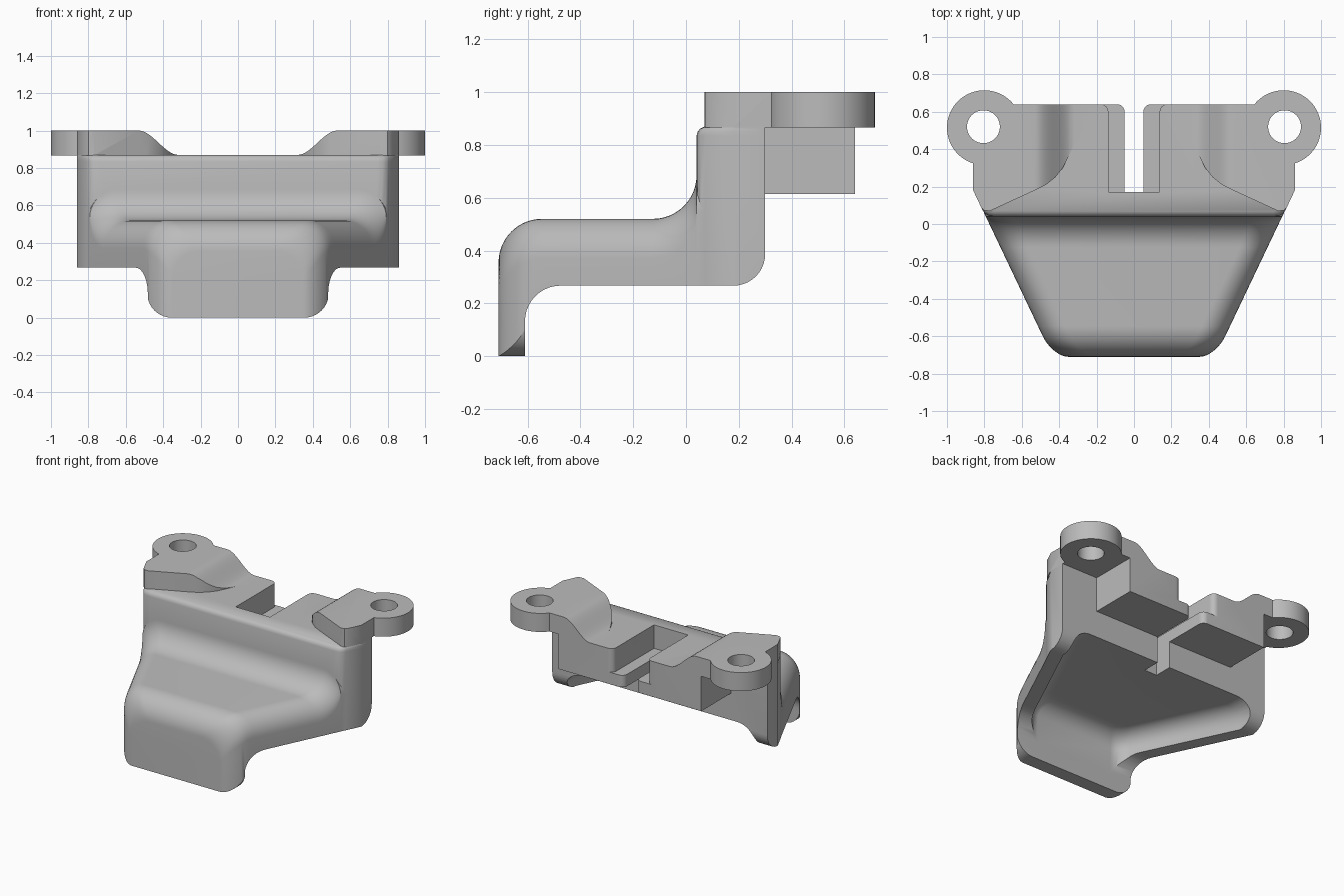
import bpy, bmesh
from math import sin, cos, pi, sqrt

cube = bpy.data.objects.get("Cube")
if cube:
    bpy.data.objects.remove(cube, do_unlink=True)

grey = bpy.data.materials.new("plain_grey")
grey.use_nodes = True
grey.diffuse_color = (0.5, 0.5, 0.5, 1)
grey.node_tree.nodes["Principled BSDF"].inputs["Base Color"].default_value = (0.5, 0.5, 0.5, 1)


def loft(name, rings):
    """Skin a list of equal-length rings and cap both ends."""
    bm = bmesh.new()
    rows = [[bm.verts.new(p) for p in ring] for ring in rings]
    n = len(rows[0])
    for a, b in zip(rows, rows[1:]):
        for i in range(n):
            bm.faces.new((a[i], a[(i + 1) % n], b[(i + 1) % n], b[i]))
    bm.faces.new(rows[0])
    bm.faces.new(rows[-1])
    bmesh.ops.recalc_face_normals(bm, faces=bm.faces)
    mesh = bpy.data.meshes.new(name)
    bm.to_mesh(mesh)
    bm.free()
    mesh.materials.append(grey)
    obj = bpy.data.objects.new(name, mesh)
    bpy.context.collection.objects.link(obj)
    return obj


def prism(name, points, axis, lo, hi):
    """Extrude a 2D outline along x, y or z."""
    place = {"x": lambda p, t: (t, p[0], p[1]),
             "y": lambda p, t: (p[0], t, p[1]),
             "z": lambda p, t: (p[0], p[1], t)}[axis]
    return loft(name, [[place(p, t) for p in points] for t in (lo, hi)])


def arc(cx, cy, r, a0, a1, n=10):
    """Points on an arc, angles in quarter turns."""
    return [(cx + r * cos(pi / 2 * (a0 + (a1 - a0) * i / n)),
             cy + r * sin(pi / 2 * (a0 + (a1 - a0) * i / n))) for i in range(n + 1)]


def mirrored(half):
    return half + [(-x, y) for x, y in reversed(half)]


def combine(target, tool, operation):
    mod = target.modifiers.new("combine", "BOOLEAN")
    mod.operation, mod.object, mod.solver = operation, tool, "EXACT"
    bpy.context.view_layer.objects.active = target
    bpy.ops.object.modifier_apply(modifier=mod.name)
    bpy.data.objects.remove(tool, do_unlink=True)


def side_x(y):
    """Half width of the tapered plan at depth y."""
    return 0.86 - 0.476 * max(0, 0.18 - y)


# Shelf: rounded-top sections lofted from the front lip to the wall
R, C = 0.165, 0.11
ys = [-0.71 + R * (1 - cos(pi / 2 * i / 14)) for i in range(15)]
ys += [-0.125 + R * sin(pi / 2 * i / 12) for i in range(13)] + [0.085]
rings = []
for y in ys:
    front = y + 0.71
    top, w = 0.52, side_x(y) - 0.001
    if front < R:
        top = 0.52 - R + sqrt(R * R - (R - front) ** 2)
    if front < C:
        w -= 0.085 * (1 - sqrt(1 - (1 - front / C) ** 2))
    if y > -0.125:
        t = min(1, (y + 0.125) / R)
        top += R * (1 - sqrt(max(0, 1 - t * t)))
    half = [(w, 0)] + arc(w - 0.15, top - 0.15, 0.15, 0, 1)
    rings.append([(x, y, z) for x, z in mirrored(half)])
bracket = loft("bracket_body", rings)

# Upright wall, with a softened top front edge
wall_half = [(0.86, 0.30), (0.86, 0.18), (0.81, 0.075), (0.795, 0.055), (0.775, 0.044), (0.745, 0.04)]
wall_rings = []
for z, d in [(0.2, 0), (0.835, 0), (0.85, 0.004), (0.861, 0.013), (0.87, 0.03)]:
    wall_rings.append([(x, y + d * (y < 0.1), z) for x, y in mirrored(wall_half)])
combine(bracket, loft("wall", wall_rings), "UNION")

# Rear block
combine(bracket, prism("rear_block", mirrored([(0.57, 0.2), (0.57, 0.64)]), "z", 0.614, 0.87), "UNION")

# Mounting ears with a sloping inner shoulder
slope = [(0.53 - 0.21 * i / 14, 1 - 0.13 * (3 * (i / 14) ** 2 - 2 * (i / 14) ** 3)) for i in range(15)]
plan = [(0.80, 0.072), (0.815, 0.085), (0.86, 0.18), (0.86, 0.45), (0.75, 0.64), (0.31, 0.64),
        (0.31, 0.45), (0.345, 0.37), (0.38, 0.30), (0.42, 0.25), (0.47, 0.21), (0.53, 0.18), (0.77, 0.07)]
for s in (1, -1):
    ear = prism("ear", [(s * x, y) for x, y in plan], "z", 0.866, 1)
    shoulder = prism("shoulder", [(s * x, z) for x, z in [(1.1, 0.8), (1.1, 1.0)] + slope + [(0.32, 0.8)]],
                     "y", -0.1, 0.9)
    combine(ear, shoulder, "INTERSECT")
    combine(ear, prism("ring", arc(s * 0.8, 0.515, 0.2, 0, 4, 64)[:-1], "z", 0.866, 1), "UNION")
    combine(bracket, ear, "UNION")
    combine(bracket, prism("bolt_hole", arc(s * 0.805, 0.52, 0.088, 0, 4, 40)[:-1], "z", 0.7, 1.2), "DIFFERENCE")

# Stepped slot with rounded mouth
for hw, floor in ((0.05, 0.3), (0.137, 0.70)):
    half = [(hw, 0.17)] + arc(hw + 0.04, 0.6, 0.04, 2, 1, 6) + [(hw + 0.04, 0.8)]
    combine(bracket, prism("slot", mirrored(half), "z", floor, 1.2), "DIFFERENCE")

# Lower side outline: front lip below, open underside behind
under = [(-0.61, -0.2)] + arc(-0.475, 0.132, 0.135, 2, 1) + arc(0.18, 0.387, 0.12, -1, 0)
combine(bracket, prism("underside", under + [(0.5, 0.387), (0.5, -0.2)], "x", -1.5, 1.5), "DIFFERENCE")

# Hollow beneath the shelf, with a filleted ceiling
hollow = []
steps = [(-0.2, 0)] + [(0.3 + 0.12 * sin(pi / 2 * i / 8), 0.12 * (1 - cos(pi / 2 * i / 8))) for i in range(9)]
for z, d in steps:
    y0, inset = -0.61 + d, 0.105 + d * 1.1
    c = 0.07
    half = [(side_x(0.18) - inset, 0.6), (side_x(0.18) - inset, 0.18)]
    for i in range(7):
        a = pi / 2 * i / 6
        y = y0 + c * (1 - sin(a))
        half.append((side_x(y) - inset - c * (1 - cos(a)), y))
    hollow.append([(x, y, z) for x, y in mirrored(half)])
combine(bracket, loft("hollow", hollow), "DIFFERENCE")

# Rounded lower corners of the front lip
for s in (1, -1):
    corner = [(0.6, -0.1), (0.6, 0.13)] + arc(0.355, 0.13, 0.13, 0, -1) + [(0.355, -0.1)]
    combine(bracket, prism("lip_corner", [(s * x, z) for x, z in corner], "y", -0.9, -0.5), "DIFFERENCE")

bpy.ops.object.select_all(action="DESELECT")
bracket.select_set(True)
bpy.context.view_layer.objects.active = bracket
bpy.ops.object.shade_smooth_by_angle(angle=0.55)
